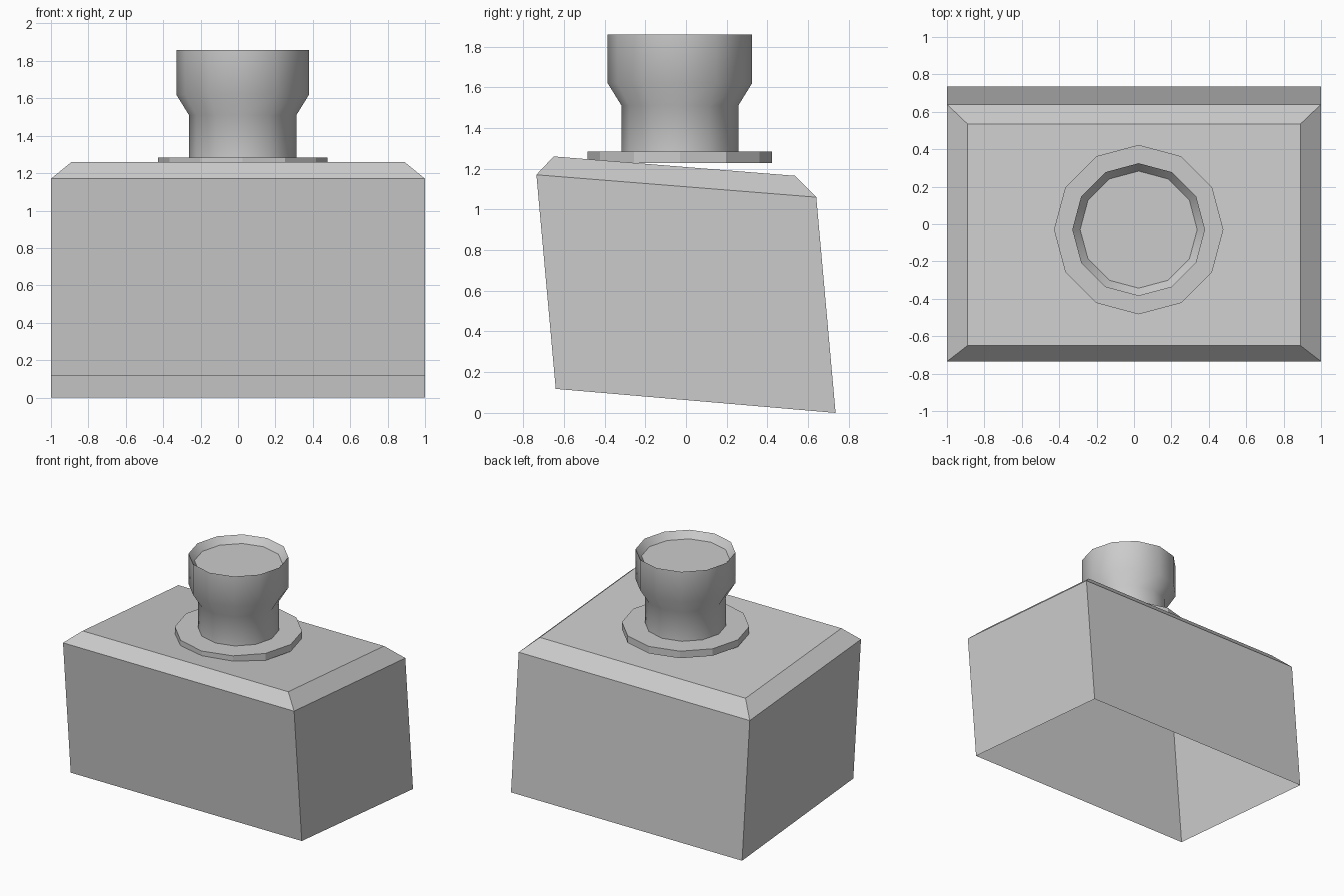
import bpy, bmesh
from math import radians, sin, cos, pi

cube = bpy.data.objects.get("Cube")
if cube:
    bpy.data.objects.remove(cube)

grey = bpy.data.materials.new("plain_grey")
grey.use_nodes = True
GREY = (0.6, 0.6, 0.6, 1)
grey.diffuse_color = GREY
grey.node_tree.nodes["Principled BSDF"].inputs["Base Color"].default_value = GREY


def loft(name, rings, cap_start, cap_end):
    """Skin a stack of matching rings, optionally capping either end."""
    bm = bmesh.new()
    loops = [[bm.verts.new(p) for p in ring] for ring in rings]
    for low, high in zip(loops, loops[1:]):
        for i in range(len(low)):
            j = (i + 1) % len(low)
            bm.faces.new((low[i], low[j], high[j], high[i]))
    if cap_start:
        bm.faces.new(loops[0][::-1])
    if cap_end:
        bm.faces.new(loops[-1])
    mesh = bpy.data.meshes.new(name)
    bm.to_mesh(mesh)
    bm.free()
    mesh.materials.append(grey)
    obj = bpy.data.objects.new(name, mesh)
    bpy.context.collection.objects.link(obj)
    return obj


def rectangle(half_width, front, back):
    """Four corners from the (y, z) of the front and back edges."""
    return [(-half_width, *front), (half_width, *front),
            (half_width, *back), (-half_width, *back)]


def circle(radius, z, sides=12):
    return [(0.025 + radius * cos(2 * pi * i / sides),
             -0.03 + radius * sin(2 * pi * i / sides), z) for i in range(sides)]


# Leaning body shell, open underneath, with a chamfered top
loft("body", [rectangle(1.0, (-0.64, 0.118), (0.735, 0.0)),
              rectangle(1.0, (-0.735, 1.17), (0.64, 1.06)),
              rectangle(0.89, (-0.65, 1.26), (0.535, 1.165))], False, True)

# Thin collar disc
loft("collar", [circle(0.453, 1.228), circle(0.453, 1.283)], True, True)

# Neck flaring into a cup with a shallow recessed top
neck_profile = [(0.287, 1.283), (0.287, 1.51), (0.355, 1.62),
                (0.355, 1.858), (0.313, 1.806)]
neck = loft("neck_and_cup", [circle(r, z) for r, z in neck_profile], False, True)
bpy.ops.object.select_all(action='DESELECT')
neck.select_set(True)
bpy.context.view_layer.objects.active = neck
bpy.ops.object.shade_smooth_by_angle(angle=radians(31))
